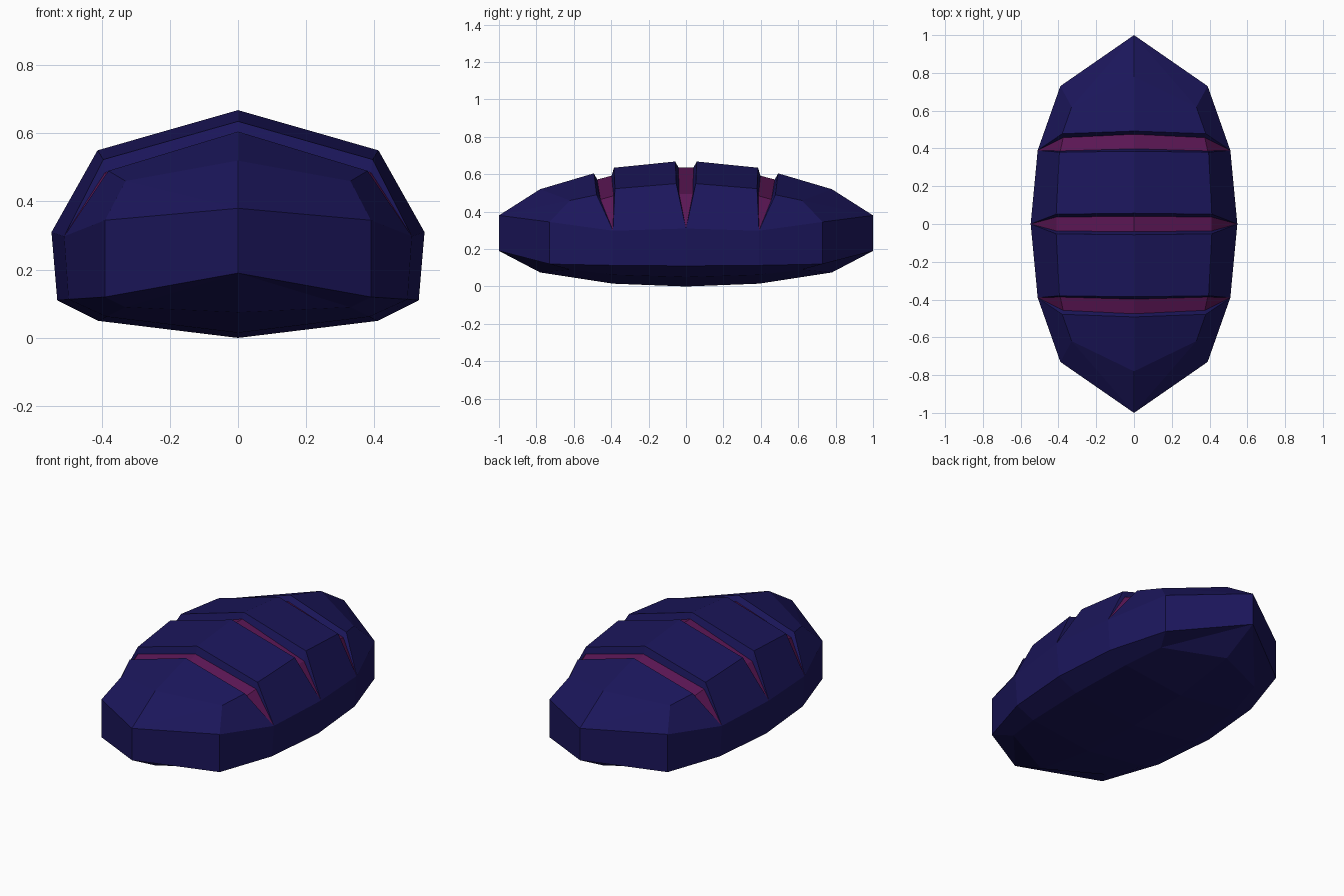
import bpy, bmesh

if "Cube" in bpy.data.objects:
    bpy.data.objects.remove(bpy.data.objects["Cube"])

# Lower half-sections: underside centre, underside shoulder, lower rim, upper rim
MID = [(0, 0, 0), (.41, 0, .05), (.53, 0, .11), (.547, 0, .31)]
QUARTER = [(0, .39, .015), (.385, .39, .062), (.497, .39, .113), (.51, .39, .298)]
END = [(0, .78, .075), (.33, .62, .09), (.39, .73, .12), (.39, .73, .345)]
TIP = [(0, 1, .19)] * 3 + [(0, 1, .38)]

# Sections from the middle to the tip: lower part, crown shoulder, crown ridge
SECTIONS = [
    (MID, (.41, 0, .495), (0, 0, .635)),             # middle score floor
    (MID, (.41, .037, .495), (0, .04, .635)),
    (MID, (.412, .052, .55), (0, .057, .668)),       # middle score lip
    (QUARTER, (.395, .38, .523), (0, .385, .635)),   # outer score inner lip
    (QUARTER, (.39, .387, .485), (0, .398, .592)),   # outer score floor
    (QUARTER, (.375, .457, .465), (0, .475, .572)),
    (QUARTER, (.38, .478, .49), (0, .492, .605)),    # outer score outer lip
    (END, (.33, .62, .46), (0, .78, .52)),
    (TIP, (0, 1, .38), (0, 1, .38)),
]
FLOOR_SPANS = (0, 4)


def material(name, color):
    mat = bpy.data.materials.new(name)
    mat.diffuse_color = color
    mat.use_nodes = True
    mat.node_tree.nodes["Principled BSDF"].inputs["Base Color"].default_value = mat.diffuse_color
    return mat


def build(name, mat, is_floor):
    """Skin one quarter between neighbouring sections, then mirror it."""
    rings = [low + [shoulder, ridge] for low, shoulder, ridge in SECTIONS]
    bm = bmesh.new()
    verts = {}
    for i, (a, b) in enumerate(zip(rings, rings[1:])):
        for j in range(5):
            if is_floor != (i in FLOOR_SPANS and j >= 3):
                continue
            corners = list(dict.fromkeys((a[j], b[j], b[j + 1], a[j + 1])))
            if len(corners) < 3:
                continue
            for p in corners:
                if p not in verts:
                    verts[p] = bm.verts.new(p)
            bm.faces.new([verts[p] for p in corners])
    mesh = bpy.data.meshes.new(name)
    bm.to_mesh(mesh)
    bm.free()
    mesh.materials.append(mat)
    obj = bpy.data.objects.new(name, mesh)
    bpy.context.collection.objects.link(obj)
    mirror = obj.modifiers.new("Mirror", 'MIRROR')
    mirror.use_axis = (True, True, False)
    mirror.merge_threshold = .0005
    return obj


# Crust and the three score floors
build("loaf_crust", material("crust", (.011, .008, .105, 1)), False)
build("score_floors", material("crumb", (.105, .008, .09, 1)), True)
